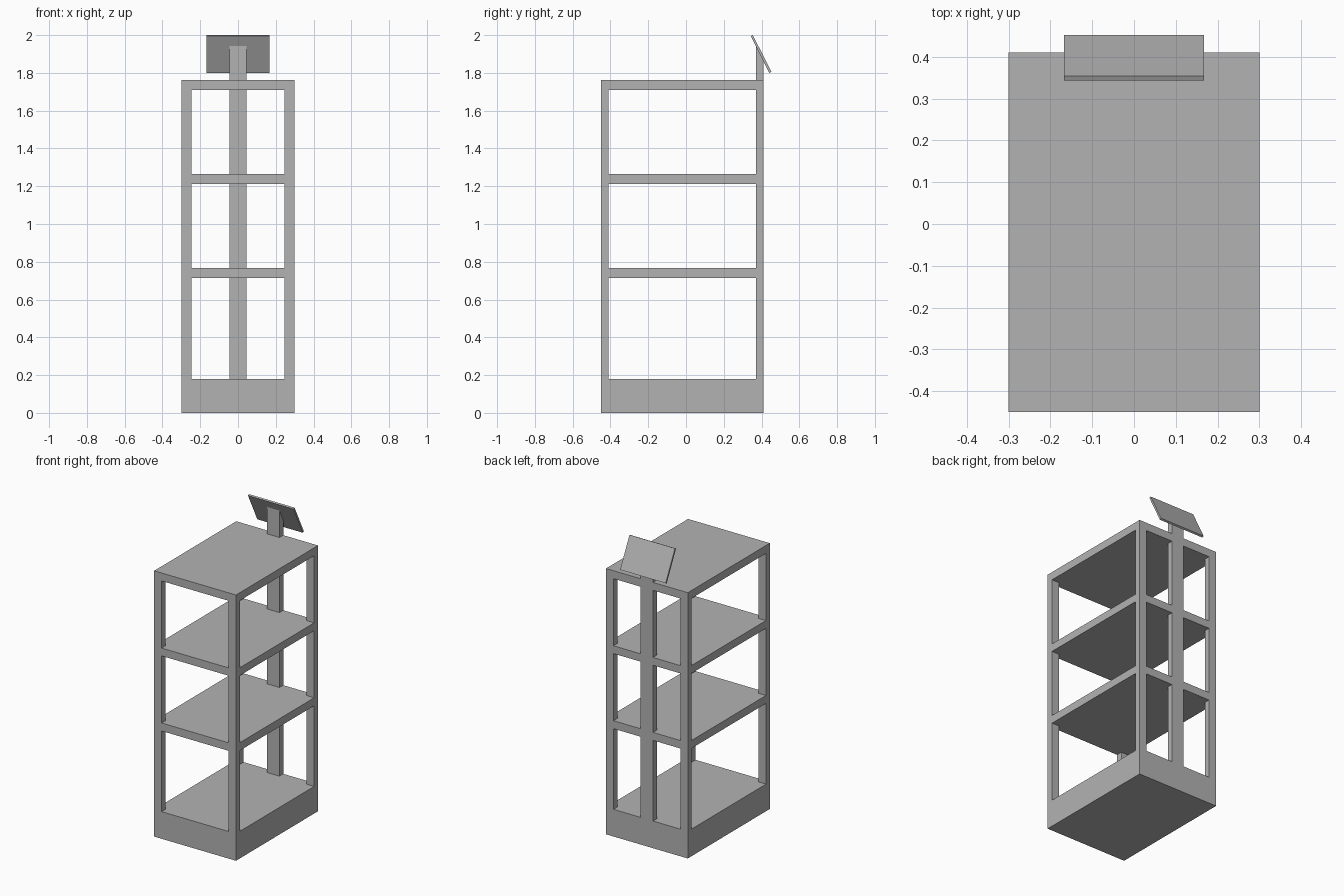
import bpy
import bmesh

cube = bpy.data.objects.get("Cube")
if cube:
    bpy.data.objects.remove(cube, do_unlink=True)

GREY = (0.45, 0.45, 0.45, 1)
grey = bpy.data.materials.new("grey_metal")
grey.use_nodes = True
grey.diffuse_color = GREY
grey.node_tree.nodes["Principled BSDF"].inputs["Base Color"].default_value = GREY


def prism(name, profile, x0, x1):
    """Extrude a closed (y, z) profile from x0 to x1."""
    bm = bmesh.new()
    face = bm.faces.new([bm.verts.new((x0, y, z)) for y, z in profile])
    new = bmesh.ops.extrude_face_region(bm, geom=[face])["geom"]
    moved = [v for v in new if isinstance(v, bmesh.types.BMVert)]
    bmesh.ops.translate(bm, verts=moved, vec=(x1 - x0, 0, 0))
    bmesh.ops.recalc_face_normals(bm, faces=bm.faces)
    mesh = bpy.data.meshes.new(name)
    bm.to_mesh(mesh)
    bm.free()
    mesh.materials.append(grey)
    obj = bpy.data.objects.new(name, mesh)
    bpy.context.scene.collection.objects.link(obj)
    return obj


def box(name, x0, x1, y0, y1, z0, z1):
    return prism(name, [(y0, z0), (y1, z0), (y1, z1), (y0, z1)], x0, x1)


W, FRONT, BACK = 0.30, -0.45, 0.41
POST_W, POST_D, MAST = 0.055, 0.04, 0.045

# Plinth and the three shelves, as (bottom, top) heights
levels = [("plinth", 0, 0.18), ("lower_shelf", 0.715, 0.768),
          ("middle_shelf", 1.213, 1.265), ("top_shelf", 1.71, 1.763)]
for name, z0, z1 in levels:
    box(name, -W, W, FRONT, BACK, z0, z1)

# Corner posts and centre mast, fitted between neighbouring levels
for (_, _, low), (above, high, _) in zip(levels, levels[1:]):
    for side, x in (("right", -W), ("left", W - POST_W)):
        for end, y in (("front", FRONT), ("back", BACK - POST_D)):
            box(f"{end}_{side}_post_below_{above}", x, x + POST_W,
                y, y + POST_D, low, high)
    box(f"mast_below_{above}", -MAST, MAST, BACK - POST_D, BACK, low, high)

# Top of the mast, cut to the slope of the display panel
prism("mast_top", [(BACK - POST_D, 1.763), (BACK, 1.763),
                   (BACK, 1.868), (BACK - POST_D, 1.95)], -MAST, MAST)

# Tilted display panel, facing up and to the back
prism("display_panel", [(0.343, 1.995), (0.441, 1.80),
                        (0.452, 1.806), (0.354, 2.0)], -0.167, 0.167)
